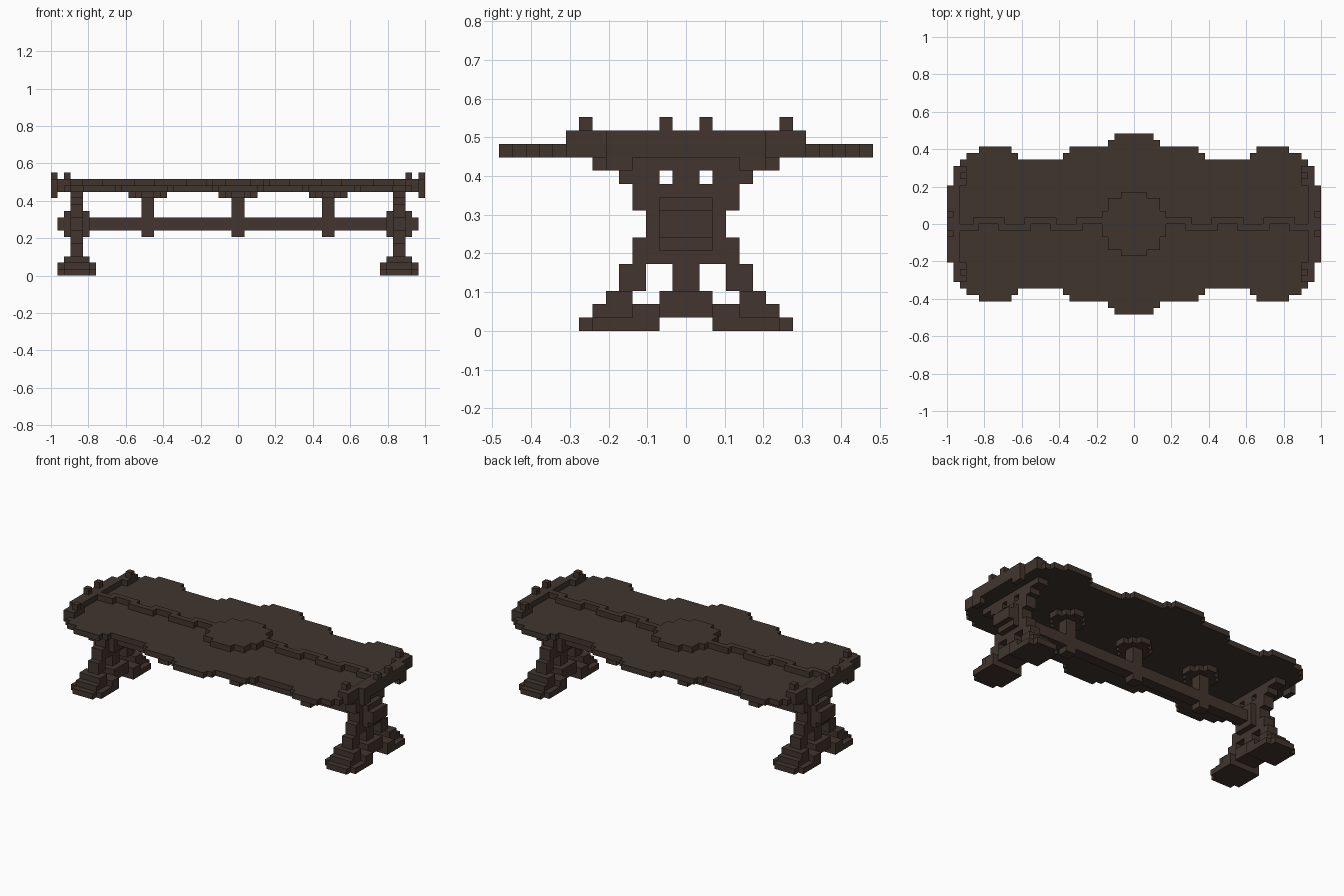
import bpy, bmesh

if "Cube" in bpy.data.objects:
    bpy.data.objects.remove(bpy.data.objects["Cube"])

U = 2 / 58  # one block


def material(name, rgb):
    m = bpy.data.materials.new(name)
    m.diffuse_color = (*rgb, 1)
    m.use_nodes = True
    m.node_tree.nodes["Principled BSDF"].inputs["Base Color"].default_value = m.diffuse_color
    return m


TOP = material("dark brown top", (0.052, 0.036, 0.027))
FRAME = material("dark brown frame", (0.054, 0.036, 0.028))


def box(x0, x1, y0, y1, z0, z1):
    return {(x, y, z) for x in range(x0, x1) for y in range(y0, y1) for z in range(z0, z1)}


def flip_y(cells):
    return cells | {(x, -1 - y, z) for x, y, z in cells}


def flip_x(cells):
    return {(-1 - x, y, z) for x, y, z in cells}


SIDES = [((1, 0, 0), [(1, 0, 0), (1, 1, 0), (1, 1, 1), (1, 0, 1)]),
         ((-1, 0, 0), [(0, 0, 0), (0, 0, 1), (0, 1, 1), (0, 1, 0)]),
         ((0, 1, 0), [(0, 1, 0), (0, 1, 1), (1, 1, 1), (1, 1, 0)]),
         ((0, -1, 0), [(0, 0, 0), (1, 0, 0), (1, 0, 1), (0, 0, 1)]),
         ((0, 0, 1), [(0, 0, 1), (1, 0, 1), (1, 1, 1), (0, 1, 1)]),
         ((0, 0, -1), [(0, 0, 0), (0, 1, 0), (1, 1, 0), (1, 0, 0)])]
used = set()


def build(name, cells, mat):
    """Skin the outside of a set of blocks."""
    cells = cells - used
    used.update(cells)
    bm = bmesh.new()
    verts = {}
    for c in sorted(cells):
        for d, quad in SIDES:
            if tuple(a + b for a, b in zip(c, d)) in cells:
                continue
            face = []
            for q in quad:
                k = tuple(a + b for a, b in zip(c, q))
                if k not in verts:
                    verts[k] = bm.verts.new([v * U for v in k])
                face.append(verts[k])
            bm.faces.new(face)
    me = bpy.data.meshes.new(name)
    bm.to_mesh(me)
    bm.free()
    me.materials.append(mat)
    bpy.context.collection.objects.link(bpy.data.objects.new(name, me))


# Table top: half depth for each band of distance from the centre
bands = [(3, 14), (4, 13), (10, 12), (11, 11), (18, 10), (19, 11), (24, 12),
         (26, 11), (27, 10), (28, 9), (29, 6)]
top, start = set(), 0
for end, half in bands:
    top |= box(start, end, -half, half, 13, 14)
    start = end
build("table_top", top | flip_x(top), TOP)

# Central medallion and the zigzag ridge
disc = {(x, y, 14) for x in range(-6, 6) for y in range(-6, 6)
        if (x + .5) ** 2 + (y + .5) ** 2 < 26}
build("medallion", disc, TOP)
ridge = set()
for i, x in enumerate(range(4, 28, 4)):
    y = -1 if i % 2 else 0
    ridge |= box(x, min(x + 4, 27), y, y + 1, 14, 15)
    ridge |= box(x, x + 1, -1, 1, 14, 15)
build("ridge", ridge | flip_x(ridge), TOP)

# Raised end rims with pegs and small drops
rim = box(27, 29, 0, 6, 14, 15) | box(26, 28, 6, 9, 14, 15)
rim |= box(28, 29, 1, 2, 15, 16) | box(26, 27, 7, 8, 15, 16)
rim |= box(28, 29, 4, 6, 12, 13)
rim = flip_y(rim)

# Trestle legs: (z0, z1, inner y, outer y, x0, x1) for the back half
rows = [(0, 1, 2, 7, 22, 28), (0, 1, 7, 8, 23, 27),
        (1, 2, 0, 2, 23, 27), (1, 2, 2, 4, 22, 28), (1, 2, 4, 7, 23, 27),
        (2, 3, 0, 2, 23, 27), (2, 3, 4, 6, 23, 27),
        (3, 5, 0, 1, 24, 26), (3, 5, 3, 5, 24, 26),
        (5, 7, 0, 4, 24, 26), (6, 10, 0, 2, 23, 27), (7, 9, 0, 2, 23, 28),
        (7, 9, 0, 3, 24, 26), (9, 11, 0, 4, 24, 26),
        (11, 12, 0, 1, 24, 26), (11, 12, 2, 5, 24, 26), (12, 13, 0, 7, 24, 26)]
leg = set()
for z0, z1, y0, y1, x0, x1 in rows:
    leg |= box(x0, x1, y0, y1, z0, z1)
leg = flip_y(leg)
for side, f in (("right", lambda c: c), ("left", flip_x)):
    build(side + "_rim", f(rim), FRAME)
    build(side + "_trestle_leg", f(leg), FRAME)

# Long stretcher, and posts with cross-shaped brackets under the top
posts = set()
for x in (-14, 0, 14):
    posts |= box(x - 1, x + 1, -1, 1, 6, 13)
    posts |= box(x - 3, x + 3, -1, 1, 12, 13) | box(x - 1, x + 1, -3, 3, 12, 13)
    posts |= box(x - 2, x + 2, -2, 2, 12, 13)
build("stretcher_and_posts", posts | box(-24, 24, -1, 1, 7, 9), FRAME)
